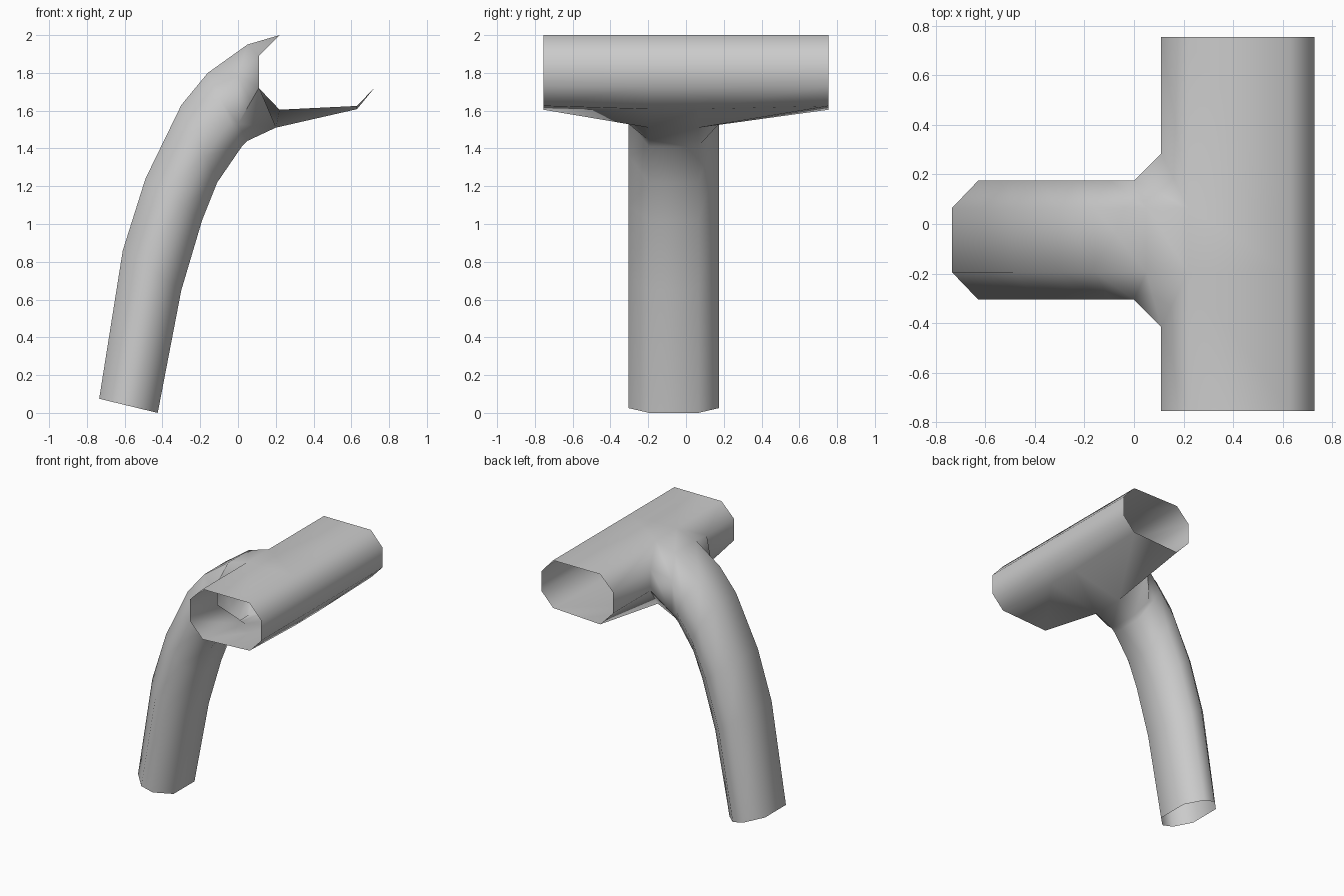
import bpy, bmesh, math

if "Cube" in bpy.data.objects:
    bpy.data.objects.remove(bpy.data.objects["Cube"])

YC = -0.065          # centre of the leg in y
FLAT, SIDE = 0.13, 0.24
bm = bmesh.new()


def add_ring(points):
    return [bm.verts.new(p) for p in points]


def bridge(a, b, skip=()):
    n = len(a)
    for i in range(n):
        if i not in skip:
            j = (i + 1) % n
            bm.faces.new((a[i], a[j], b[j], b[i]))


# Cross tube: octagon profile (x, z), end rings and inner rings at the joint
end = [(0.22, 2.0), (0.11, 1.89), (0.11, 1.72), (0.22, 1.605),
       (0.63, 1.625), (0.73, 1.73), (0.73, 1.89), (0.63, 2.0)]
mid = list(end)
mid[3], mid[4] = (0.2, 1.51), (0.63, 1.608)
tube = []
for s, is_end in ((-1, True), (-1, False), (1, False), (1, True)):
    if is_end:
        tube.append(add_ring([(x, s * 0.755, z) for x, z in end]))
    else:
        tube.append(add_ring([(x, YC + s * (0.35 if i in (1, 2) else FLAT), z)
                              for i, (x, z) in enumerate(mid)]))
bridge(tube[0], tube[1])
bridge(tube[1], tube[2], skip=(0, 1, 2))   # leave the hole for the leg
bridge(tube[2], tube[3])
hole = tube[1][:4] + tube[2][:4][::-1]


# Curved leg: octagonal rings from upper (x, z) and lower (x, z) silhouettes
def leg_ring(top, low, sides=None):
    if sides is None:
        sides = [(top[0] + (low[0] - top[0]) * t, top[1] + (low[1] - top[1]) * t)
                 for t in (0.34, 0.66)]
    half = [(*top, FLAT), (*sides[0], SIDE), (*sides[1], SIDE), (*low, FLAT)]
    return add_ring([(x, YC - y, z) for x, z, y in half] +
                    [(x, YC + y, z) for x, z, y in half[::-1]])


leg = [leg_ring((-0.735, 0.075), (-0.425, 0.0)),
       leg_ring((-0.61, 0.86), (-0.30, 0.65)),
       leg_ring((-0.49, 1.24), (-0.19, 1.02)),
       leg_ring((-0.30, 1.63), (-0.11, 1.22)),
       leg_ring((-0.16, 1.80), (0.02, 1.41)),
       leg_ring((0.05, 1.95), (0.05, 1.44), [(0.0, 1.79), (0.0, 1.53)]),
       hole]
for a, b in zip(leg, leg[1:]):
    bridge(a, b)

bmesh.ops.recalc_face_normals(bm, faces=bm.faces)
mesh = bpy.data.meshes.new("tee_pipe")
bm.to_mesh(mesh)
bm.free()
pipe = bpy.data.objects.new("tee_pipe", mesh)
bpy.context.collection.objects.link(pipe)
bpy.context.view_layer.objects.active = pipe
pipe.select_set(True)
bpy.ops.object.shade_smooth_by_angle(angle=math.radians(70))
